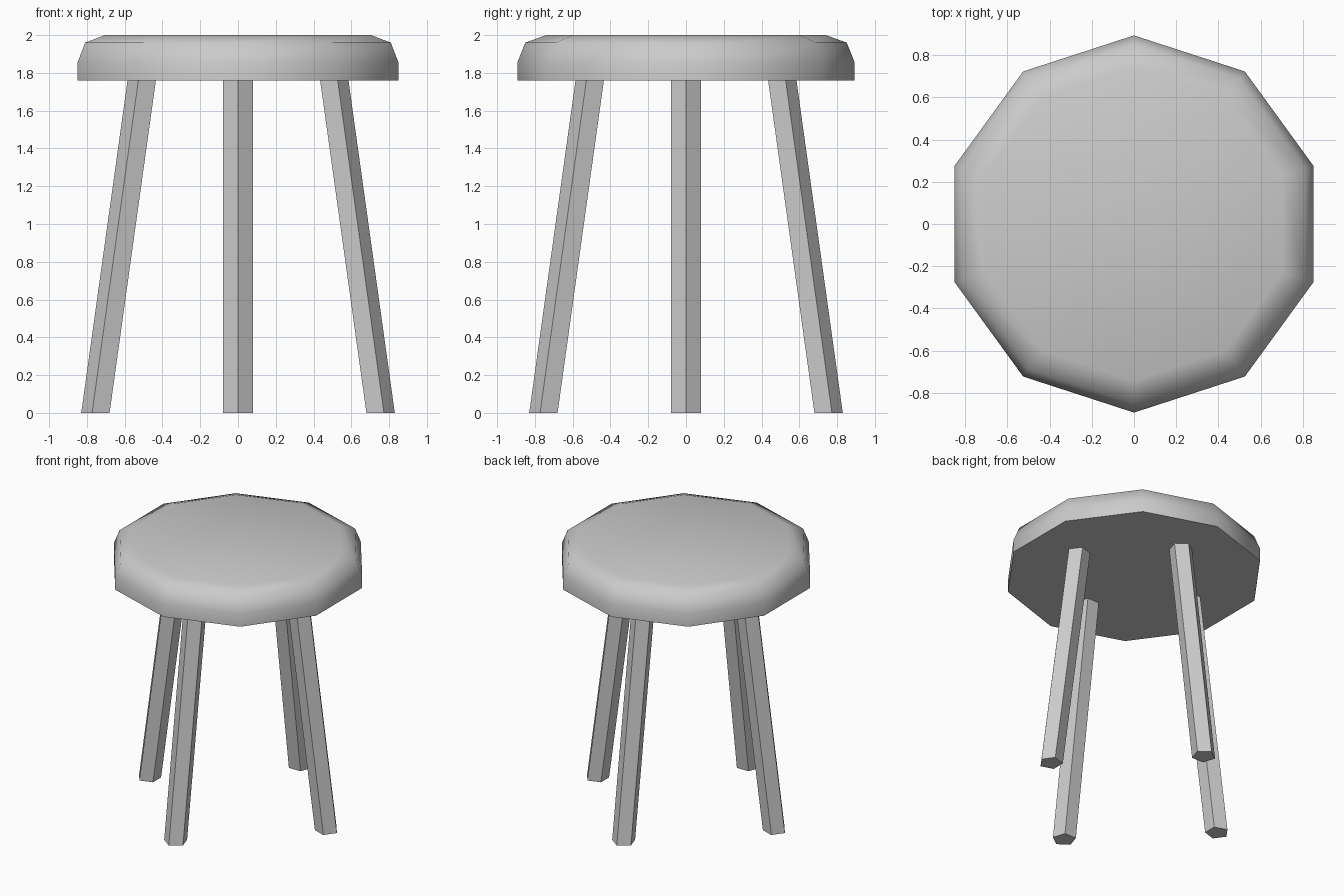
import bpy
import bmesh
from math import cos, sin, tau, radians

cube = bpy.data.objects.get("Cube")
if cube:
    bpy.data.objects.remove(cube)

GREY = (0.6, 0.6, 0.6, 1)
grey = bpy.data.materials.new("plain grey")
grey.use_nodes = True
grey.diffuse_color = GREY
grey.node_tree.nodes["Principled BSDF"].inputs["Base Color"].default_value = GREY


def loft(name, sides, rings, turn):
    """Capped solid through horizontal polygons given as (x, y, z, radius)."""
    bm = bmesh.new()
    loops = []
    for x, y, z, r in rings:
        angles = [turn + tau * i / sides for i in range(sides)]
        loops.append([bm.verts.new((x + r * cos(a), y + r * sin(a), z)) for a in angles])
    for low, high in zip(loops, loops[1:]):
        for i in range(sides):
            j = (i + 1) % sides
            bm.faces.new((low[i], low[j], high[j], high[i]))
    bm.faces.new(loops[0][::-1])
    bm.faces.new(loops[-1])
    mesh = bpy.data.meshes.new(name)
    bm.to_mesh(mesh)
    bm.free()
    mesh.materials.append(grey)
    obj = bpy.data.objects.new(name, mesh)
    bpy.context.collection.objects.link(obj)
    return obj


# Ten-sided seat with a softly rounded upper rim
profile = [(1.76, 0.893), (1.855, 0.893), (1.96, 0.851), (2.0, 0.741)]
seat = loft("seat", 10, [(0, 0, z, r) for z, r in profile], tau / 4)
bpy.ops.object.select_all(action="DESELECT")
seat.select_set(True)
bpy.context.view_layer.objects.active = seat
bpy.ops.object.shade_smooth_by_angle(angle=radians(50))

# Four splayed five-sided legs, one ridge facing outward
for i, side in enumerate(("left", "back", "right", "front")):
    a = tau * i / 4
    rings = [(d * cos(a), d * sin(a), z, 0.083) for d, z in ((0.747, 0), (0.502, 1.76))]
    loft(side + "_leg", 5, rings, a)
